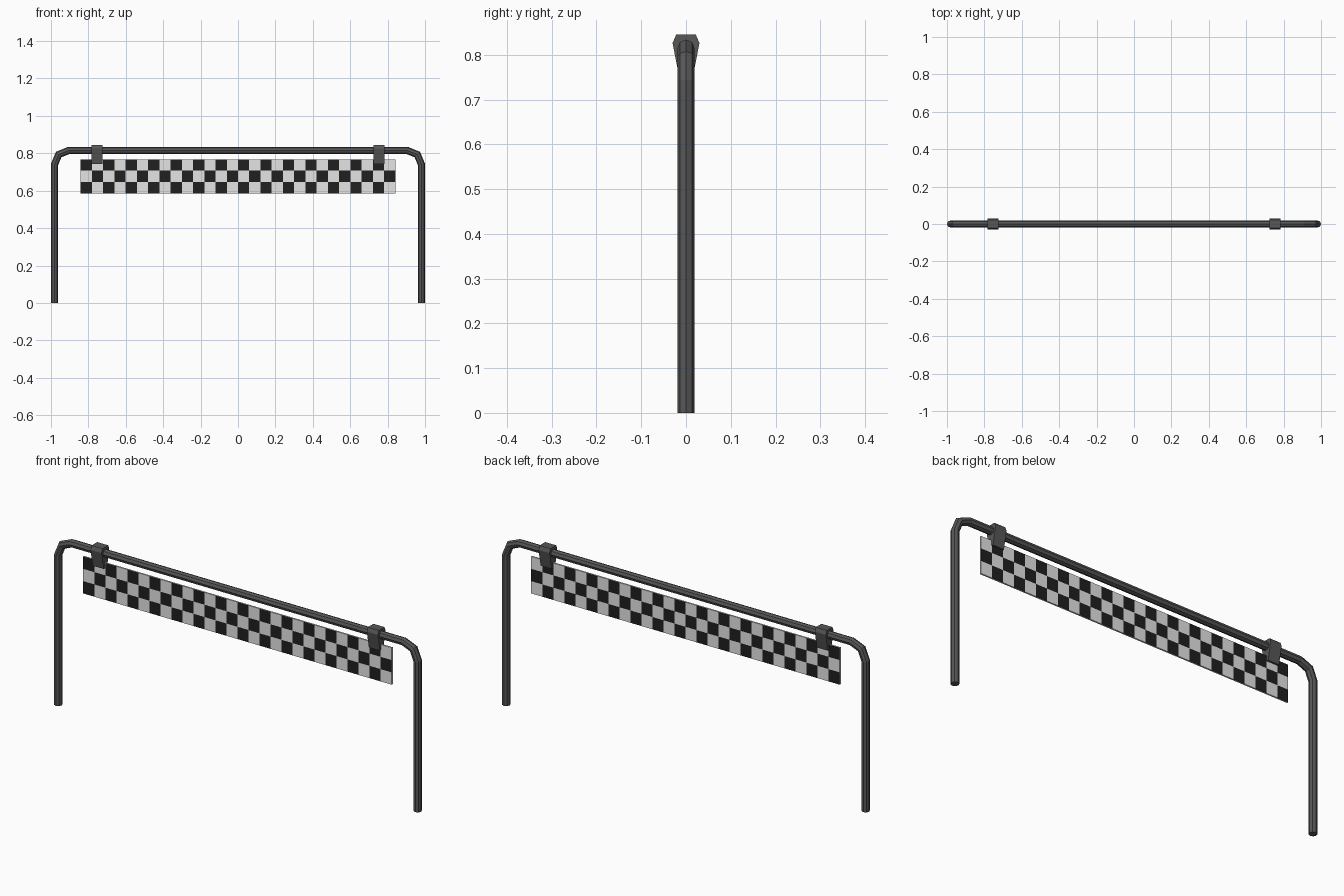
import bpy, bmesh, math
from mathutils import Vector

if "Cube" in bpy.data.objects:
    bpy.data.objects.remove(bpy.data.objects["Cube"])


def material(name, v):
    m = bpy.data.materials.new(name)
    m.diffuse_color = (v, v, v, 1)
    m.use_nodes = True
    m.node_tree.nodes["Principled BSDF"].inputs["Base Color"].default_value = m.diffuse_color
    return m


metal = material("dark grey metal", 0.095)
white = material("off white", 0.78)
black = material("near black", 0.014)


def finish(bm, name, mats):
    bmesh.ops.recalc_face_normals(bm, faces=bm.faces)
    me = bpy.data.meshes.new(name)
    bm.to_mesh(me)
    bm.free()
    for m in mats:
        me.materials.append(m)
    ob = bpy.data.objects.new(name, me)
    bpy.context.collection.objects.link(ob)
    return ob


# Bent tube frame: octagon swept along an arch with mitred bends
R, X, Z, BEND = 0.019, 0.981, 0.815, 0.075
half = [(-X, 0)]
for a in (180, 135, 90):
    t = math.radians(a)
    half.append((-X + BEND + BEND * math.cos(t), Z - BEND + BEND * math.sin(t)))
path = [Vector(p) for p in half + [(-x, z) for x, z in reversed(half)]]
bm = bmesh.new()
rings = []
for i, p in enumerate(path):
    d0 = (p - path[max(i - 1, 0)]) if i else path[1] - p
    d1 = (path[i + 1] - p) if i < len(path) - 1 else d0
    d0, d1 = d0.normalized(), d1.normalized()
    t = (d0 + d1).normalized()
    n = Vector((-t.y, t.x)) / t.dot(d0)
    ring = []
    for k in range(8):
        a = k * math.pi / 4
        q = p + n * R * math.cos(a)
        ring.append(bm.verts.new((q.x, R * math.sin(a), q.y)))
    rings.append(ring)
for a, b in zip(rings, rings[1:]):
    for k in range(8):
        j = (k + 1) % 8
        bm.faces.new((a[k], a[j], b[j], b[k]))
bm.faces.new(rings[0])
bm.faces.new(rings[-1])
finish(bm, "tube_frame", [metal])

# Chequered banner: grid of 28 x 3 squares, same pattern on both sides
COLS, ROWS, BX, TOP, BOT, TH = 28, 3, 0.842, 0.768, 0.586, 0.004
cw, rh = 2 * BX / COLS, (TOP - BOT) / ROWS
bm = bmesh.new()
grid = [[bm.verts.new((-BX + c * cw, -TH, TOP - r * rh)) for r in range(ROWS + 1)]
        for c in range(COLS + 1)]
for c in range(COLS):
    for r in range(ROWS):
        f = bm.faces.new((grid[c][r], grid[c][r + 1], grid[c + 1][r + 1], grid[c + 1][r]))
        f.material_index = 1 if (c + r) % 2 == 0 else 0
# back side and rim
back = bmesh.ops.duplicate(bm, geom=bm.verts[:] + bm.edges[:] + bm.faces[:])
vmap = back["vert_map"]
rim = [e for e in bm.edges if e.is_boundary and e.verts[0].co.y < 0]
n_front = (COLS + 1) * (ROWS + 1)
bmesh.ops.translate(bm, vec=(0, 2 * TH, 0),
                    verts=[g for g in back["geom"] if isinstance(g, bmesh.types.BMVert)])
for e in [e for e in rim if all(v.co.y < 0 for v in e.verts)]:
    a, b = e.verts
    f = bm.faces.new((a, b, vmap[b], vmap[a]))
    f.material_index = e.link_faces[0].material_index
finish(bm, "chequered_banner", [white, black])

# Clips holding the banner on the bar
side = [(0.022, 0.845), (0.03, 0.826), (0.0135, 0.742)]
profile = side + [(-y, z) for y, z in reversed(side)]
for name, cx in (("left_clip", -0.754), ("right_clip", 0.754)):
    bm = bmesh.new()
    ends = [[bm.verts.new((cx + s, y, z)) for y, z in profile] for s in (-0.03, 0.03)]
    for e in ends:
        bm.faces.new(e)
    for k in range(6):
        j = (k + 1) % 6
        bm.faces.new((ends[0][k], ends[0][j], ends[1][j], ends[1][k]))
    finish(bm, name, [metal])
